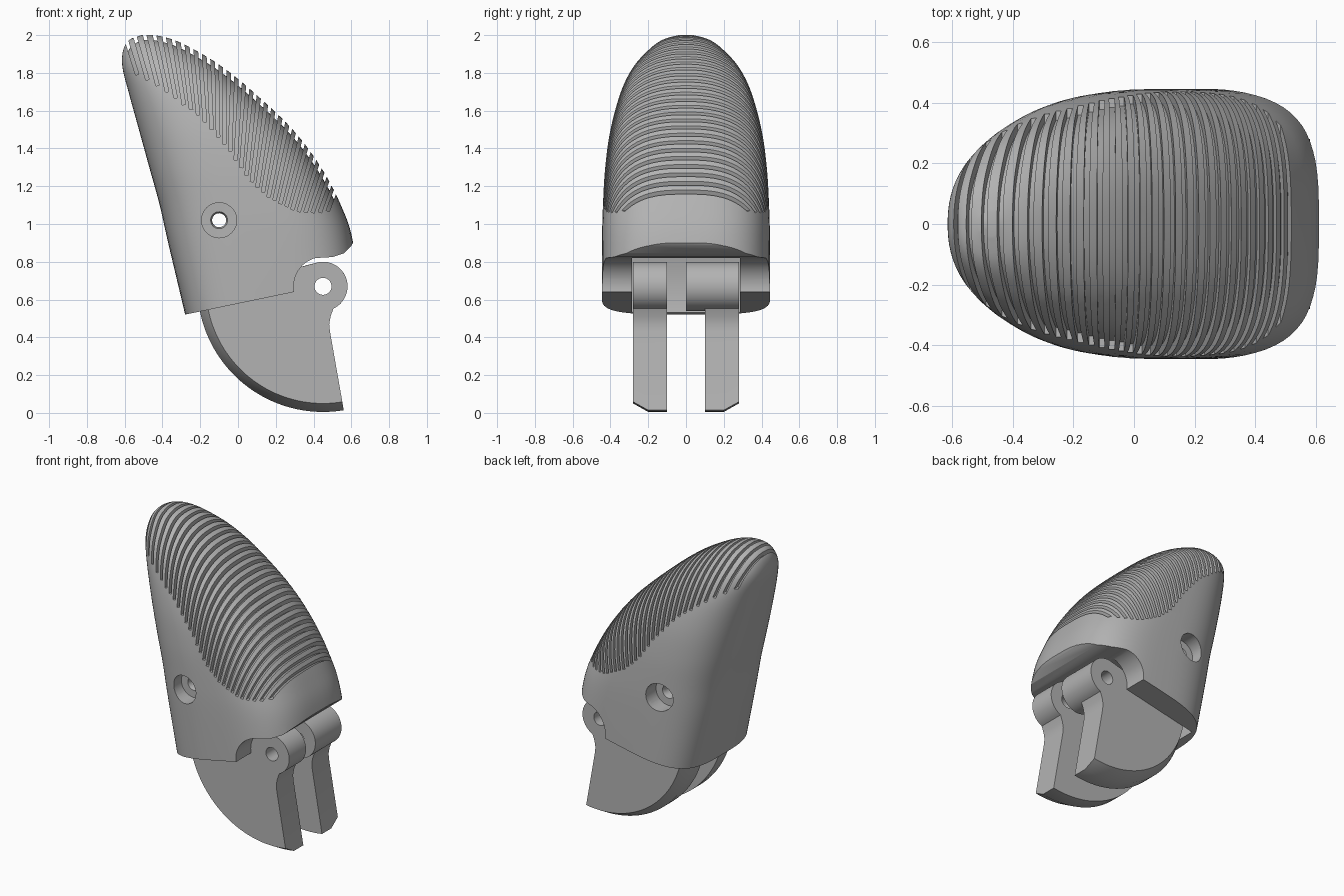
import bpy, bmesh, math
from mathutils import Vector

cube = bpy.data.objects.get("Cube")
if cube:
    bpy.data.objects.remove(cube)

grey = bpy.data.materials.new("plain grey")
grey.use_nodes = True
colour = (0.45, 0.45, 0.45, 1)
grey.diffuse_color = colour
grey.node_tree.nodes["Principled BSDF"].inputs["Base Color"].default_value = colour

PIVOT = Vector((0.45, 0.67))
PIN = (-0.1, 1.02)


def finish(name, bm):
    bmesh.ops.recalc_face_normals(bm, faces=bm.faces)
    mesh = bpy.data.meshes.new(name)
    bm.to_mesh(mesh)
    bm.free()
    mesh.materials.append(grey)
    ob = bpy.data.objects.new(name, mesh)
    bpy.context.collection.objects.link(ob)
    return ob


def loft(bm, rings):
    """Skin matching closed rings and cap both ends."""
    loops = [[bm.verts.new(p) for p in ring] for ring in rings]
    n = len(loops[0])
    for a, b in zip(loops, loops[1:]):
        for i in range(n):
            j = (i + 1) % n
            bm.faces.new((a[i], a[j], b[j], b[i]))
    bm.faces.new(loops[0])
    bm.faces.new(loops[-1])


def prism(bm, outline, y0, y1):
    loft(bm, [[(x, y, z) for x, z in outline] for y in (y0, y1)])


def arc(centre, r, a0, a1, steps):
    angles = [math.radians(a0 + (a1 - a0) * i / steps) for i in range(steps + 1)]
    return [(centre[0] + r * math.cos(a), centre[1] + r * math.sin(a)) for a in angles]


def circle(centre, r, steps=40):
    return arc(centre, r, 0, 360, steps)[:-1]


def activate(ob):
    bpy.ops.object.select_all(action='DESELECT')
    ob.select_set(True)
    bpy.context.view_layer.objects.active = ob


def cut(ob, cutters):
    activate(ob)
    for c in cutters:
        mod = ob.modifiers.new("cut", 'BOOLEAN')
        mod.operation = 'DIFFERENCE'
        mod.solver = 'EXACT'
        mod.object = c
        bpy.ops.object.modifier_apply(modifier=mod.name)


def smooth(ob):
    activate(ob)
    bpy.ops.object.shade_smooth_by_angle(angle=math.radians(30))


# Shell sections: height, left x, right x, half width
KEYS = [Vector(k) for k in (
    (0.3, -0.23, 0.66, 0.44), (0.52, -0.28, 0.65, 0.445), (0.9, -0.37, 0.61, 0.445),
    (1.1, -0.415, 0.545, 0.44), (1.3, -0.47, 0.44, 0.428), (1.5, -0.525, 0.29, 0.4),
    (1.7, -0.58, 0.08, 0.345), (1.83, -0.612, -0.08, 0.28), (1.92, -0.608, -0.225, 0.2),
    (1.975, -0.575, -0.34, 0.125), (2.0, -0.51, -0.44, 0.04))]


def sections(steps=6):
    out = []
    for i in range(len(KEYS) - 1):
        p0, p1, p2 = KEYS[max(i - 1, 0)], KEYS[i], KEYS[i + 1]
        p3 = KEYS[min(i + 2, len(KEYS) - 1)]
        for s in range(steps):
            t = s / steps
            out.append(0.5 * (2 * p1 + (p2 - p0) * t + (2 * p0 - 5 * p1 + 4 * p2 - p3) * t * t
                              + (3 * p1 - p0 - 3 * p2 + p3) * t ** 3))
    return out + [KEYS[-1]]


def ring(sec, sides=72):
    z, xl, xr, w = sec
    power = 2 / (3.9 - 0.85 * z)
    pts = []
    for i in range(sides):
        a = math.tau * (i + 0.5) / sides
        c, s = math.cos(a), math.sin(a)
        pts.append(((xl + xr) / 2 + (xr - xl) / 2 * math.copysign(abs(c) ** power, c),
                    w * math.copysign(abs(s) ** power, s), z))
    return pts


SECTIONS = sections()

# Fingertip shell, and the slightly smaller core that forms the groove floors
bm = bmesh.new()
loft(bm, [ring(s) for s in SECTIONS])
shell = finish("fingertip_shell", bm)
bm = bmesh.new()
inset = Vector((-0.025, 0.02, -0.012, -0.025))
loft(bm, [ring(s + inset) for s in SECTIONS if s[0] > 0.98])
core = finish("groove_floor", bm)

# Lower edge of the grooved grip area
EDGE = [(-0.8, 1.88), (-0.6, 1.83), (-0.4, 1.72), (-0.2, 1.57), (-0.05, 1.4), (0.05, 1.25),
        (0.15, 1.15), (0.3, 1.07), (0.42, 1.06), (0.8, 1.13)]


def edge_z(x):
    for (x0, z0), (x1, z1) in zip(EDGE, EDGE[1:]):
        if x <= x1:
            return z0 + (z1 - z0) * (x - x0) / (x1 - x0)
    return EDGE[-1][1]


# Groove cutters, evenly spaced along the back of the shell
spine = [Vector((s[2], s[0])) for s in SECTIONS if s[0] > 1.13]
spine += [Vector((s[1], s[0])) for s in reversed(SECTIONS) if s[0] > 1.93]
bm = bmesh.new()
pitch, travelled = 0.052, 0.04
for a, b in zip(spine, spine[1:]):
    length = (b - a).length
    while travelled < length:
        p = a.lerp(b, travelled / length)
        tilt = math.radians(18 - 40 * (p.x + 0.6) / 1.15)
        d = Vector((math.sin(tilt), -math.cos(tilt)))
        side = Vector((-d.y, d.x)) * 0.009
        q = p.copy()
        while q.y > edge_z(q.x):
            q += d * 0.004
        top = p - d * 0.1
        prism(bm, [top - side, top + side, q + side, q - side], -0.6, 0.6)
        travelled += pitch
    travelled -= length
grooves = finish("groove_cutter", bm)

# Sloping underside with the knuckle notch
bm = bmesh.new()
outline = [(-0.6, 0.454)] + arc(PIVOT, 0.155, 191, 105, 16)
outline += [(0.5, 0.825), (0.56, 0.845), (0.6, 0.885), (0.64, 0.95), (1, 0.95), (1, 0), (-0.6, 0)]
prism(bm, outline, -0.7, 0.7)
underside = finish("underside_cutter", bm)

# Pocket in which the lever swings
bm = bmesh.new()
prism(bm, arc(PIVOT, 0.69, 167.5, 270, 32) + [(0.9, -0.02), (0.9, 0.819)], -0.285, 0.285)
pocket = finish("pocket_cutter", bm)

# Cross pin hole with a counterbore on each side
bm = bmesh.new()
prism(bm, circle(PIN, 0.037), -0.7, 0.7)
pin_hole = finish("pin_hole_cutter", bm)
bm = bmesh.new()
for s in (-1, 1):
    loft(bm, [[(x, s * y, z) for x, z in circle(PIN, r)]
              for y, r in ((0.31, 0.037), (0.33, 0.045), (0.331, 0.093), (0.7, 0.093))])
counterbore = finish("counterbore_cutter", bm)

cut(shell, [grooves, underside, pocket, pin_hole, counterbore])
cut(core, [pin_hole, counterbore])

# Lever cheeks: quarter disc, arm and barrel, bevelled on the outer rim
bm = bmesh.new()
prism(bm, circle(PIVOT, 0.045), -0.7, 0.7)
hinge_hole = finish("hinge_hole_cutter", bm)


def lever_outline(r):
    return (arc(PIVOT, r, 183, 279.5, 40) + [(0.487, 0.43), (0.483, 0.47), (0.49, 0.51)]
            + arc(PIVOT, 0.13, -65, 110, 28))


levers = []
for name, s in (("right_lever", -1), ("left_lever", 1)):
    bm = bmesh.new()
    loft(bm, [[(x, s * y, z) for x, z in lever_outline(r)]
              for y, r in ((0.1, 0.665), (0.2, 0.665), (0.28, 0.62))])
    levers.append(finish(name, bm))

# Extended hinge barrel reaching to the middle
bm = bmesh.new()
prism(bm, circle(PIVOT, 0.13, 56), 0, 0.11)
levers.append(finish("hinge_barrel", bm))

for ob in levers:
    cut(ob, [hinge_hole])
for ob in [shell, core] + levers:
    smooth(ob)
for ob in (grooves, underside, pocket, pin_hole, counterbore, hinge_hole):
    bpy.data.objects.remove(ob)
